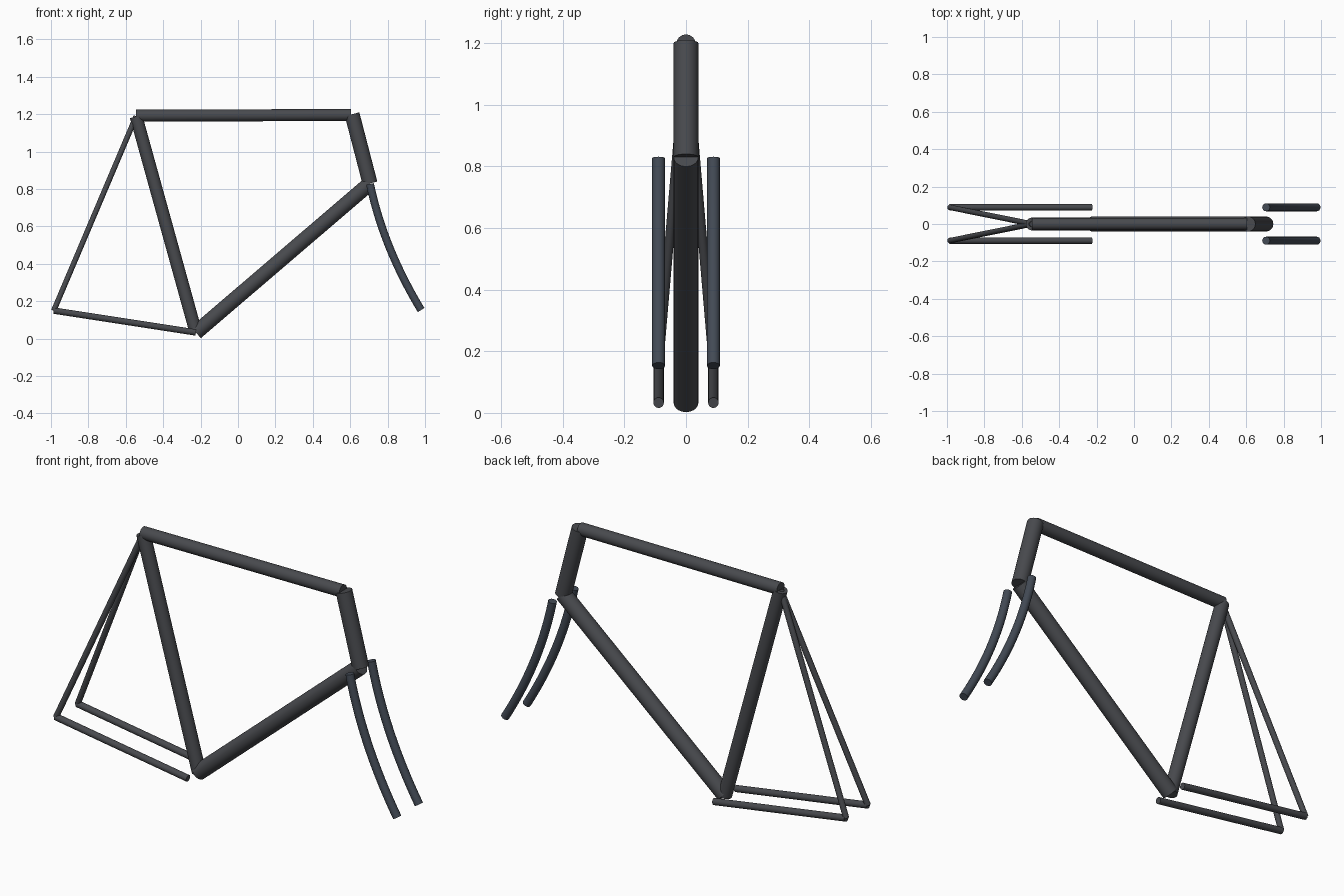
import bpy
from mathutils import Vector

if "Cube" in bpy.data.objects:
    bpy.data.objects.remove(bpy.data.objects["Cube"])


def material(name, rgb):
    m = bpy.data.materials.new(name)
    m.diffuse_color = (*rgb, 1)
    m.use_nodes = True
    m.node_tree.nodes["Principled BSDF"].inputs["Base Color"].default_value = m.diffuse_color
    return m


FRAME = material("frame_paint", (0.065, 0.068, 0.076))
FORK = material("fork_paint", (0.055, 0.068, 0.09))


def finish(ob, name, mat):
    ob.name = name
    ob.data.materials.append(mat)
    bpy.ops.object.shade_smooth_by_angle()


def tube(name, a, b, r):
    """Straight capped tube from a to b."""
    a, b = Vector(a), Vector(b)
    d = b - a
    bpy.ops.mesh.primitive_cylinder_add(
        vertices=32, radius=r, depth=d.length, location=(a + b) / 2,
        rotation=d.to_track_quat('Z', 'Y').to_euler())
    finish(bpy.context.object, name, FRAME)


def curved_tube(name, a, ctrl, b, r, mat):
    """Capped tube bent along a quadratic arc, converted to a mesh."""
    a, c, b = Vector(a), Vector(ctrl), Vector(b)
    cu = bpy.data.curves.new(name, 'CURVE')
    cu.dimensions = '3D'
    cu.bevel_depth = r
    cu.bevel_resolution = 6
    cu.resolution_u = 20
    cu.use_fill_caps = True
    sp = cu.splines.new('BEZIER')
    sp.bezier_points.add(1)
    for p, co, h in zip(sp.bezier_points, (a, b),
                        (a + (c - a) * 2 / 3, b + (c - b) * 2 / 3)):
        p.handle_left_type = p.handle_right_type = 'FREE'
        p.co = co
        p.handle_left, p.handle_right = co * 2 - h, h
    # the last point's incoming handle faces the arc
    e = sp.bezier_points[1]
    e.handle_left, e.handle_right = e.handle_right.copy(), e.handle_left.copy()
    ob = bpy.data.objects.new(name, cu)
    bpy.context.collection.objects.link(ob)
    bpy.ops.object.select_all(action='DESELECT')
    ob.select_set(True)
    bpy.context.view_layer.objects.active = ob
    bpy.ops.object.convert(target='MESH')
    finish(bpy.context.object, name, mat)


# Frame joints
bracket = (-0.225, 0, 0.033)
seat_top = (-0.545, 0, 1.188)
head_top = (0.61, 0, 1.2)
head_bottom = (0.706, 0, 0.83)

# Main triangle
tube("seat_tube", bracket, seat_top, 0.034)
tube("top_tube", (-0.545, 0, 1.192), (0.605, 0, 1.196), 0.032)
tube("down_tube", bracket, head_bottom, 0.04)
tube("head_tube", head_bottom, head_top, 0.04)

# Paired stays and fork blades
for side, s in (("right", -1), ("left", 1)):
    y = 0.089 * s
    axle = (-0.985, y, 0.15)
    tube(side + "_chain_stay", (bracket[0], y, bracket[2]), axle, 0.017)
    tube(side + "_seat_stay", axle, seat_top, 0.0145)
    curved_tube(side + "_fork_blade", (0.706, y, 0.827), (0.778, y, 0.485),
                (0.979, y, 0.153), 0.021, FORK)
